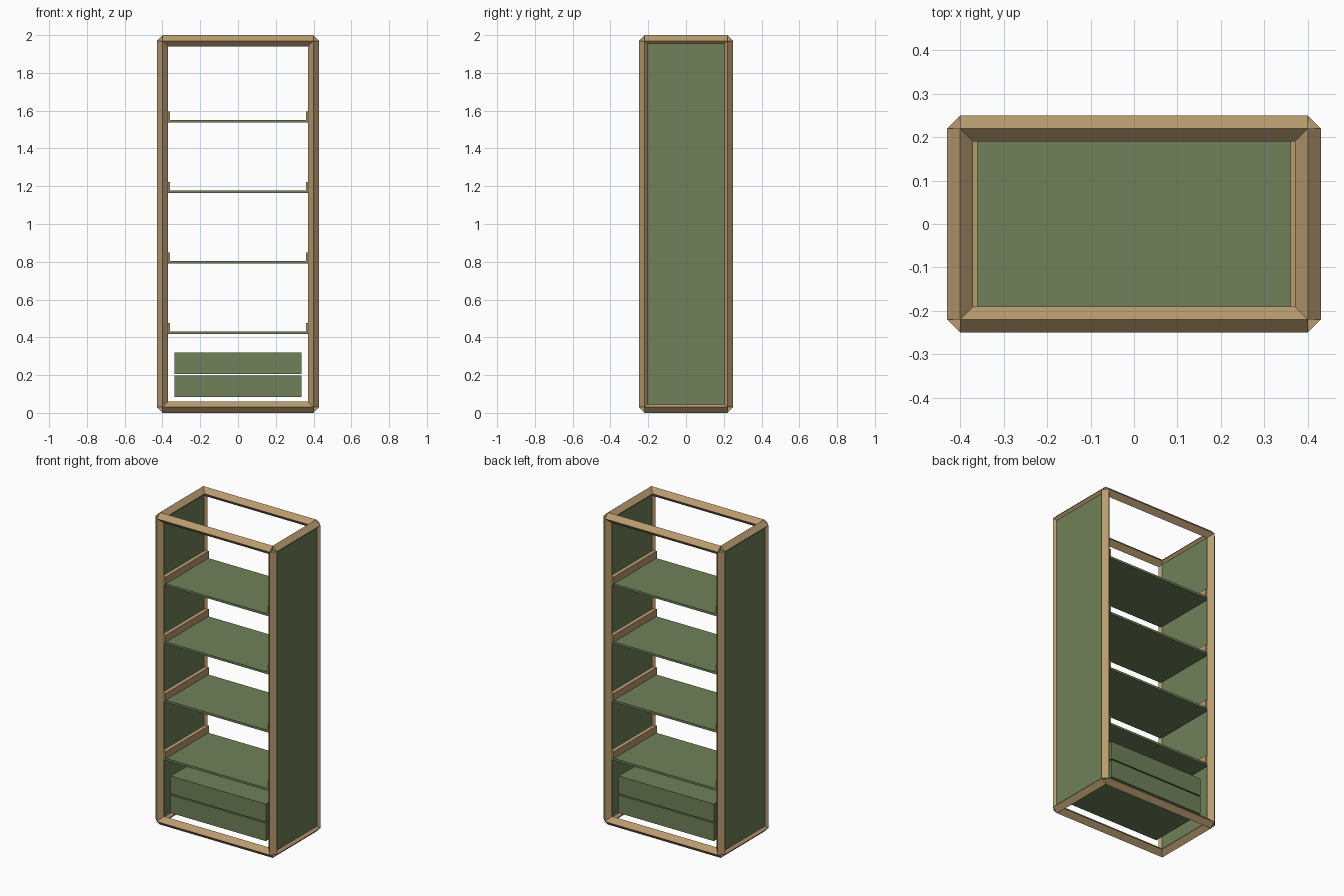
import bpy
import bmesh
from mathutils import Vector, Matrix

if "Cube" in bpy.data.objects:
    bpy.data.objects.remove(bpy.data.objects["Cube"])


def material(name, rgb):
    m = bpy.data.materials.new(name)
    m.diffuse_color = (*rgb, 1)
    m.use_nodes = True
    m.node_tree.nodes["Principled BSDF"].inputs["Base Color"].default_value = m.diffuse_color
    return m


WOOD = material("tan_wood", (0.48, 0.33, 0.16))
GREEN = material("olive_panel", (0.16, 0.22, 0.10))


def finish(name, bm, mat):
    bmesh.ops.recalc_face_normals(bm, faces=bm.faces)
    me = bpy.data.meshes.new(name)
    bm.to_mesh(me)
    bm.free()
    me.materials.append(mat)
    ob = bpy.data.objects.new(name, me)
    bpy.context.collection.objects.link(ob)
    return ob


def box(name, lo, hi, mat):
    lo, hi = Vector(lo), Vector(hi)
    bm = bmesh.new()
    bmesh.ops.create_cube(bm, size=1, matrix=Matrix.Translation((lo + hi) / 2)
                          @ Matrix.Diagonal((*(hi - lo), 1)))
    return finish(name, bm, mat)


def beam(name, axis, centre, half, r=0.03):
    """Square bar turned on its edge, running along one axis."""
    u = Vector([float(i == (axis + 1) % 3) for i in range(3)]) * r
    v = Vector([float(i == (axis + 2) % 3) for i in range(3)]) * r
    d = Vector([float(i == axis) for i in range(3)]) * half
    c = Vector(centre)
    bm = bmesh.new()
    a, b = [[bm.verts.new(c + s * d + o) for o in (u, v, -u, -v)] for s in (-1, 1)]
    bm.faces.new(a)
    bm.faces.new(b)
    for i in range(4):
        j = (i + 1) % 4
        bm.faces.new((a[i], a[j], b[j], b[i]))
    return finish(name, bm, WOOD)


X, Y, LOW, HIGH = 0.40, 0.22, 0.03, 1.97

# Frame: posts, long rails and side rails
for sx, side in ((-1, "left"), (1, "right")):
    for sy, face in ((-1, "front"), (1, "back")):
        beam(f"{face}_{side}_post", 2, (sx * X, sy * Y, 1), (HIGH - LOW) / 2)
for z, level in ((LOW, "bottom"), (HIGH, "top")):
    for sy, face in ((-1, "front"), (1, "back")):
        beam(f"{level}_{face}_rail", 0, (0, sy * Y, z), X)
    for sx, side in ((-1, "left"), (1, "right")):
        beam(f"{level}_{side}_rail", 1, (sx * X, 0, z), Y)

# Side panels
for sx, side in ((-1, "left"), (1, "right")):
    x0, x1 = sorted((sx * 0.385, sx * 0.415))
    box(f"{side}_panel", (x0, -Y, LOW), (x1, Y, HIGH), GREEN)

# Shelves with a wooden strip at each end
for i in range(4):
    z = 0.425 + i * 0.373
    box(f"shelf_{i + 1}", (-0.386, -0.215, z - 0.007), (0.386, 0.215, z + 0.007), GREEN)
    for sx, side in ((-1, "left"), (1, "right")):
        x0, x1 = sorted((sx * 0.36, sx * 0.39))
        box(f"shelf_strip_{side}_{i + 1}", (x0, -Y, z), (x1, Y, z + 0.051), WOOD)

# Drawers
for name, z in (("lower_drawer", 0.083), ("upper_drawer", 0.205)):
    box(name, (-0.337, -0.20, z), (0.337, 0.20, z + 0.115), GREEN)
